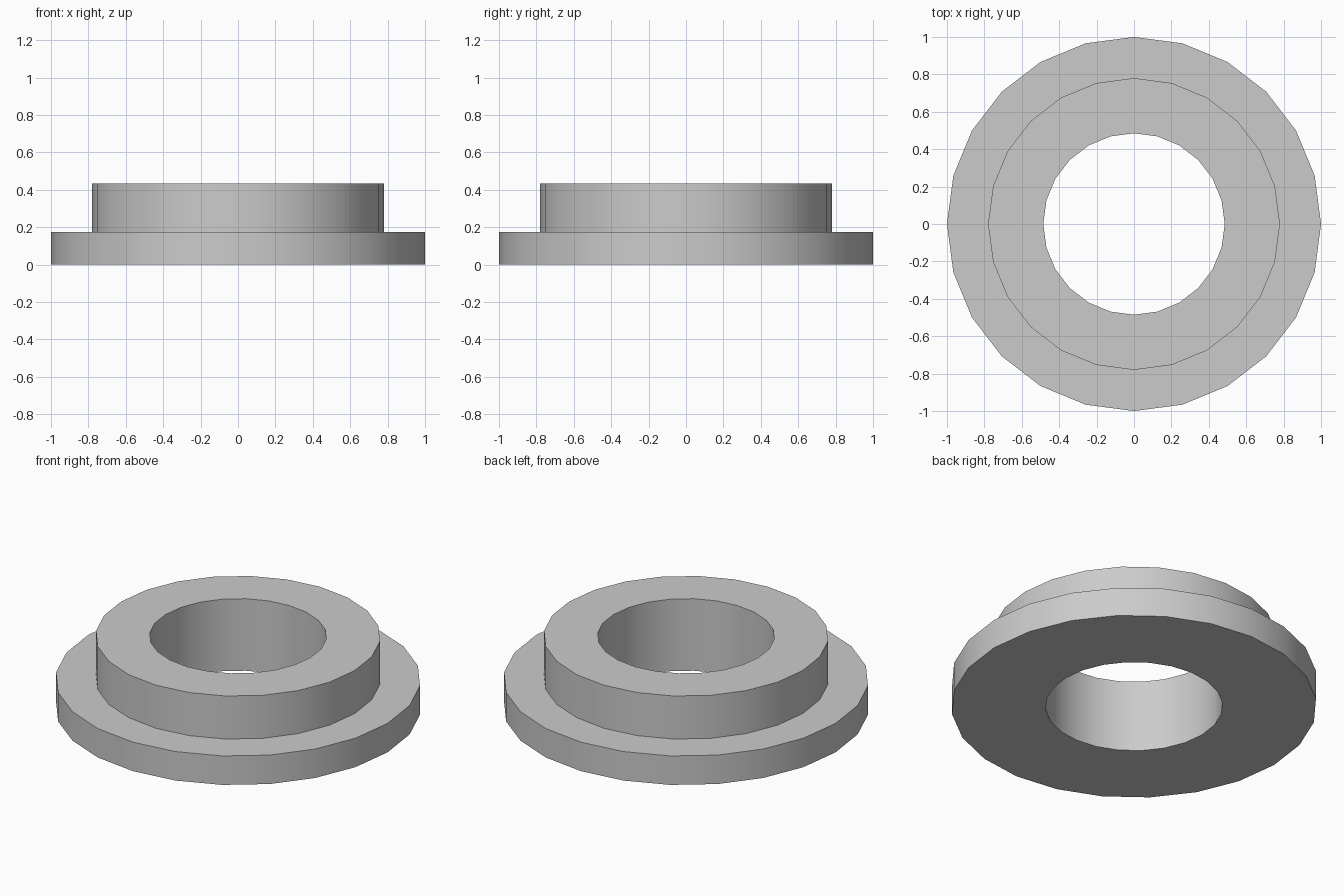
import bpy, bmesh
from math import radians, tau
from mathutils import Matrix

cube = bpy.data.objects.get("Cube")
if cube:
    bpy.data.objects.remove(cube, do_unlink=True)

SIDES = 24
BORE, COLLAR, FLANGE = 0.485, 0.78, 1.0
STEP_Z, TOP_Z = 0.175, 0.435

# Plain grey material
grey = bpy.data.materials.new("light_grey")
grey.use_nodes = True
colour = (0.6, 0.6, 0.6, 1)
grey.diffuse_color = colour
grey.node_tree.nodes["Principled BSDF"].inputs["Base Color"].default_value = colour

# Closed stepped section (radius, height), turned around the z axis
section = [(BORE, 0), (FLANGE, 0), (FLANGE, STEP_Z),
           (COLLAR, STEP_Z), (COLLAR, TOP_Z), (BORE, TOP_Z)]
bm = bmesh.new()
rings = []
for i in range(SIDES):
    turn = Matrix.Rotation(tau * i / SIDES, 3, 'Z')
    rings.append([bm.verts.new((turn[0][0] * r, turn[1][0] * r, z)) for r, z in section])
for i, ring in enumerate(rings):
    after = rings[(i + 1) % SIDES]
    for j in range(len(section)):
        k = (j + 1) % len(section)
        bm.faces.new((ring[j], after[j], after[k], ring[k]))
bmesh.ops.recalc_face_normals(bm, faces=bm.faces)

mesh = bpy.data.meshes.new("flanged_bushing")
bm.to_mesh(mesh)
bm.free()
mesh.materials.append(grey)
bushing = bpy.data.objects.new("flanged_bushing", mesh)
bpy.context.collection.objects.link(bushing)

# Smooth walls with crisp rims
bpy.ops.object.select_all(action='DESELECT')
bushing.select_set(True)
bpy.context.view_layer.objects.active = bushing
bpy.ops.object.shade_smooth_by_angle(angle=radians(30))
